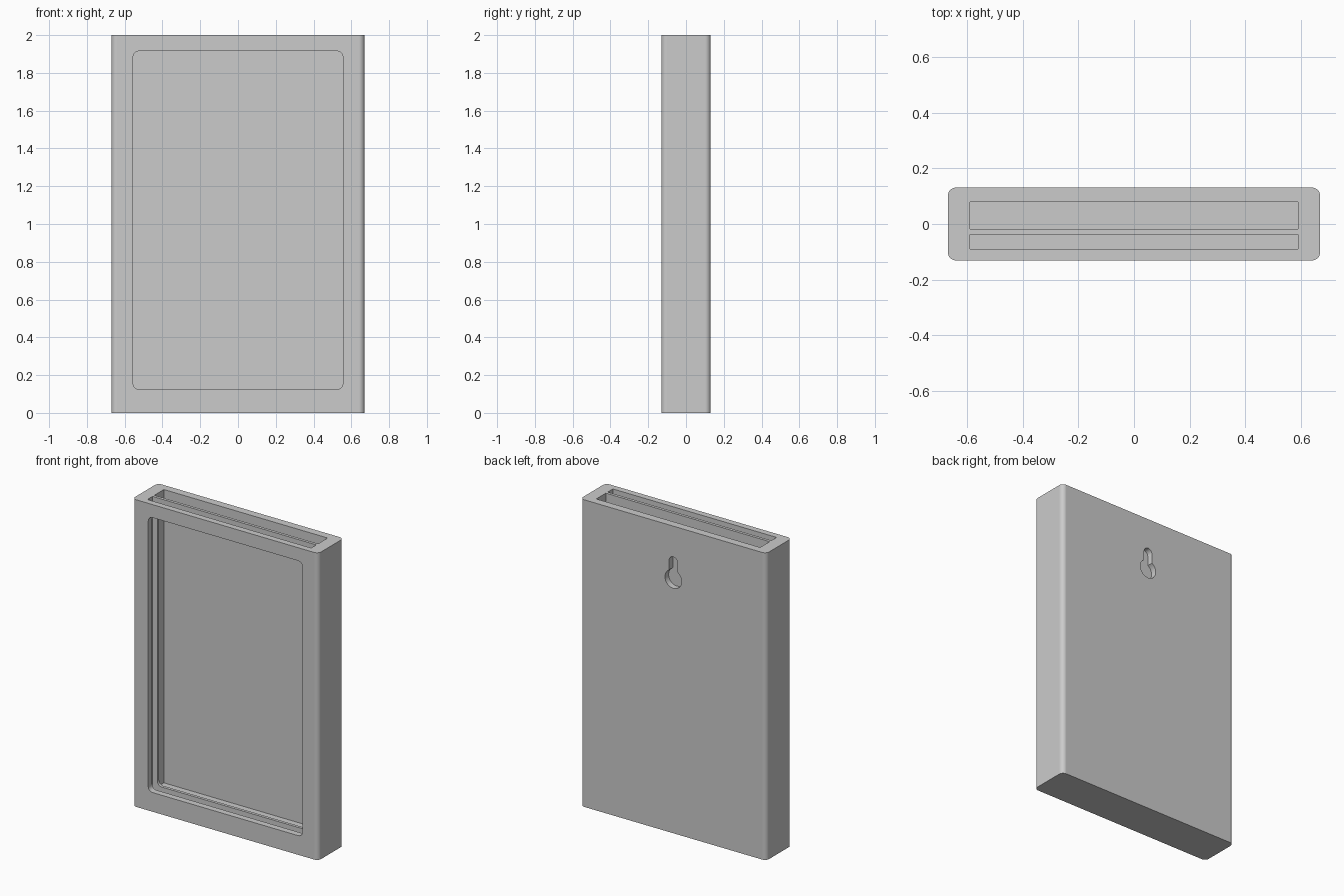
import bpy, bmesh, math
from mathutils import Vector

if "Cube" in bpy.data.objects:
    bpy.data.objects.remove(bpy.data.objects["Cube"])

grey = bpy.data.materials.new("light grey")
grey.diffuse_color = (0.6, 0.6, 0.6, 1)
grey.use_nodes = True
grey.node_tree.nodes["Principled BSDF"].inputs["Base Color"].default_value = grey.diffuse_color


def prism(name, outline, direction):
    """Extrude a closed 3D outline along a direction."""
    bm = bmesh.new()
    face = bm.faces.new([bm.verts.new(p) for p in outline])
    new = bmesh.ops.extrude_face_region(bm, geom=[face])["geom"]
    bmesh.ops.translate(bm, vec=Vector(direction),
                        verts=[v for v in new if isinstance(v, bmesh.types.BMVert)])
    bmesh.ops.recalc_face_normals(bm, faces=bm.faces)
    mesh = bpy.data.meshes.new(name)
    bm.to_mesh(mesh)
    bm.free()
    mesh.materials.append(grey)
    obj = bpy.data.objects.new(name, mesh)
    bpy.context.collection.objects.link(obj)
    return obj


def arc(cx, cy, r, start, end, n):
    angles = [math.radians(start + (end - start) * i / n) for i in range(n + 1)]
    return [(cx + r * math.cos(a), cy + r * math.sin(a)) for a in angles]


def rounded_rect(x0, x1, y0, y1, r, n=8):
    return (arc(x1 - r, y1 - r, r, 0, 90, n) + arc(x0 + r, y1 - r, r, 90, 180, n)
            + arc(x0 + r, y0 + r, r, 180, 270, n) + arc(x1 - r, y0 + r, r, 270, 360, n))


def cut(target, cutter):
    mod = target.modifiers.new("cut", "BOOLEAN")
    mod.operation, mod.solver, mod.object = "DIFFERENCE", "EXACT", cutter
    bpy.context.view_layer.objects.active = target
    bpy.ops.object.modifier_apply(modifier=mod.name)
    bpy.data.objects.remove(cutter)


# Frame body with rounded upright edges
body = prism("frame_body",
             [(x, y, 0) for x, y in rounded_rect(-0.67, 0.67, -0.131, 0.131, 0.03)],
             (0, 0, 2))

# Two slots open at the top: narrow one for the pane, deep one for the contents
for name, y0, y1 in (("pane_slot", -0.09, -0.037), ("deep_slot", -0.018, 0.08)):
    cut(body, prism(name, [(-0.59, y0, 0.09), (0.59, y0, 0.09),
                           (0.59, y1, 0.09), (-0.59, y1, 0.09)], (0, 0, 2)))

# Front window through the front wall and the divider
window = rounded_rect(-0.555, 0.555, 0.125, 1.915, 0.03)
cut(body, prism("window", [(x, -0.2, z) for x, z in window], (0, 0.23, 0)))

# Blind keyhole for hanging, in the back wall
r_big, r_small, z_big, z_small = 0.06, 0.03, 1.655, 1.77
neck = math.degrees(math.acos(r_small / r_big))
keyhole = arc(0, z_big, r_big, 180 - neck, 360 + neck, 32) + arc(0, z_small, r_small, 0, 180, 16)
cut(body, prism("keyhole", [(x, 0.093, z) for x, z in keyhole], (0, 0.1, 0)))

# Smooth rounded edges, flat broad faces
bpy.ops.object.select_all(action="DESELECT")
body.select_set(True)
bpy.context.view_layer.objects.active = body
bpy.ops.object.shade_smooth_by_angle(angle=math.radians(30))
weighted = body.modifiers.new("flat_broad_faces", "WEIGHTED_NORMAL")
weighted.keep_sharp = True
